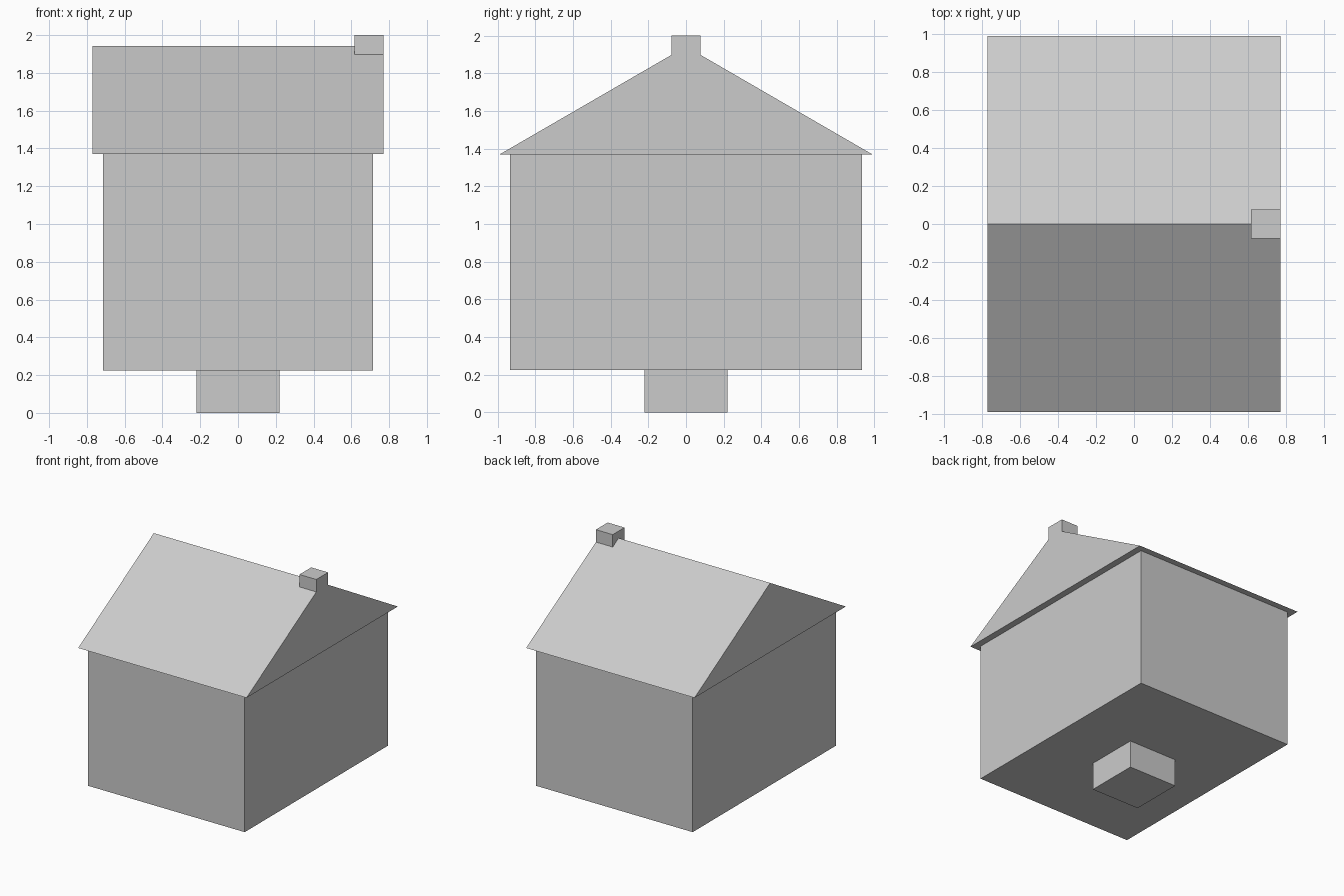
import bpy, bmesh

if "Cube" in bpy.data.objects:
    bpy.data.objects.remove(bpy.data.objects["Cube"])

ROOF_X, ROOF_Y = 0.77, 0.988      # half sizes of the roof
EAVE, RIDGE = 1.37, 1.942         # heights of the roof


def prism(name, profile, x0, x1):
    """Extrude a (y, z) profile along x from x0 to x1."""
    bm = bmesh.new()
    face = bm.faces.new([bm.verts.new((x0, y, z)) for y, z in profile])
    ext = bmesh.ops.extrude_face_region(bm, geom=[face])
    moved = [v for v in ext["geom"] if isinstance(v, bmesh.types.BMVert)]
    bmesh.ops.translate(bm, verts=moved, vec=(x1 - x0, 0, 0))
    bmesh.ops.recalc_face_normals(bm, faces=bm.faces)
    mesh = bpy.data.meshes.new(name)
    bm.to_mesh(mesh)
    bm.free()
    obj = bpy.data.objects.new(name, mesh)
    bpy.context.collection.objects.link(obj)
    return obj


def box(name, hx, hy, z0, z1):
    """Box centred on x and y, given by half sizes and heights."""
    return prism(name, [(-hy, z0), (hy, z0), (hy, z1), (-hy, z1)], -hx, hx)


# Pedestal and house body
box("pedestal", 0.219, 0.219, 0, 0.225)
box("house_body", 0.716, 0.935, 0.225, EAVE)

# Gable roof with overhanging eaves
prism("roof", [(-ROOF_Y, EAVE), (ROOF_Y, EAVE), (0, RIDGE)], -ROOF_X, ROOF_X)

# Chimney straddling the ridge, flush with the right gable
c = 0.077
foot = RIDGE - c * (RIDGE - EAVE) / ROOF_Y
prism("chimney", [(-c, foot), (0, RIDGE), (c, foot), (c, 2), (-c, 2)],
      ROOF_X - 2 * c, ROOF_X)
